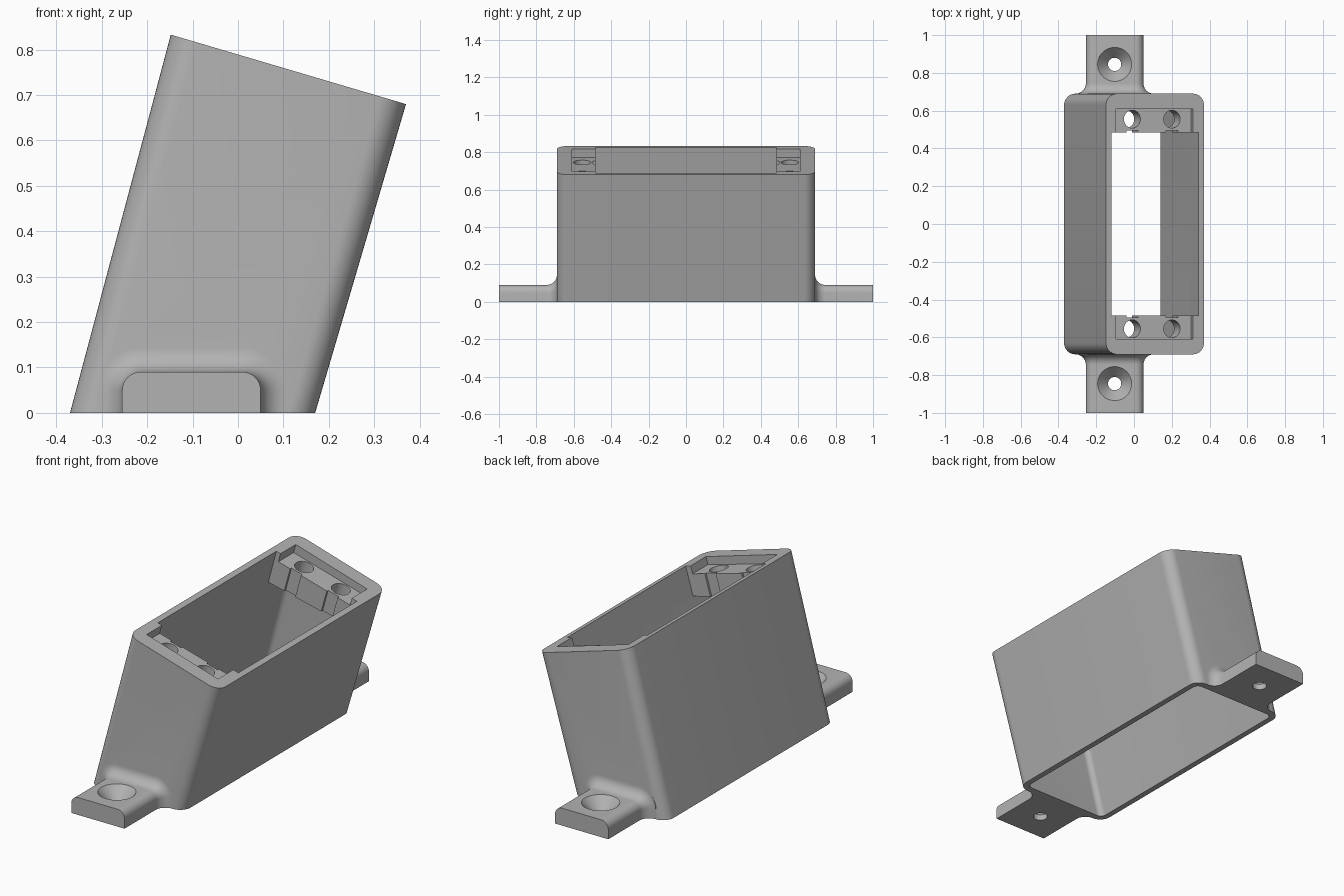
import bpy, bmesh, math
from mathutils import Vector

if "Cube" in bpy.data.objects:
    bpy.data.objects.remove(bpy.data.objects["Cube"])

grey = bpy.data.materials.new("plain grey")
grey.use_nodes = True
GREY = (0.45, 0.45, 0.45, 1)
grey.diffuse_color = GREY
grey.node_tree.nodes["Principled BSDF"].inputs["Base Color"].default_value = GREY


def place(u, y, t):
    """Leaning frame: u runs across the width, t from base to slanted rim."""
    low = Vector((-0.37 + 0.54 * u, y, 0))
    high = Vector((-0.148 + 0.518 * u, y, 0.833 - 0.153 * u))
    return low.lerp(high, t)


def loft(name, rings):
    """Closed solid through a list of matching rings."""
    bm = bmesh.new()
    loops = [[bm.verts.new(p) for p in ring] for ring in rings]
    n = len(loops[0])
    for a, b in zip(loops, loops[1:]):
        for i in range(n):
            j = (i + 1) % n
            bm.faces.new((a[i], a[j], b[j], b[i]))
    bm.faces.new(loops[0])
    bm.faces.new(loops[-1])
    bmesh.ops.recalc_face_normals(bm, faces=bm.faces)
    mesh = bpy.data.meshes.new(name)
    bm.to_mesh(mesh)
    bm.free()
    mesh.materials.append(grey)
    obj = bpy.data.objects.new(name, mesh)
    bpy.context.collection.objects.link(obj)
    return obj


def rounded(w0, w1, y0, y1, r, steps=10):
    """Outline of a rectangle with rounded corners (plain when r is 0)."""
    if r == 0:
        return [(w0, y0), (w1, y0), (w1, y1), (w0, y1)]
    pts = []
    for k, (cx, cy) in enumerate([(w1 - r, y1 - r), (w0 + r, y1 - r),
                                  (w0 + r, y0 + r), (w1 - r, y0 + r)]):
        for s in range(steps + 1):
            a = math.pi / 2 * (k + s / steps)
            pts.append((cx + r * math.cos(a), cy + r * math.sin(a)))
    return pts


def leaning(name, u0, u1, y0, y1, t0, t1, r=0):
    """Prism standing in the leaning frame."""
    width = 0.54
    outline = rounded(u0 * width, u1 * width, y0, y1, r)
    return loft(name, [[place(x / width, y, t) for x, y in outline]
                       for t in (t0, t1)])


def round_solid(name, stations, segments=48):
    """Round solid through (centre, radius) stations, with level rings."""
    turn = [2 * math.pi * i / segments for i in range(segments)]
    return loft(name, [[c + Vector((r * math.cos(a), r * math.sin(a), 0))
                        for a in turn] for c, r in stations])


def tab(side):
    """Mounting tab whose section flares into a fillet at the body."""
    r, wall, mid, half, height, corner = 0.055, 0.69, -0.1025, 0.1525, 0.09, 0.04
    stations = [(1.0, 0)]
    for i in range(11):
        a = math.pi / 2 * i / 10
        stations.append((wall + r * (1 - math.sin(a)), r * (1 - math.cos(a))))
    stations.append((wall - 0.015, r))
    rings = []
    for y, d in stations:
        w, h, c = half + d, height + d, corner + d
        ring = [(mid + w, 0)]
        for cx, start in ((mid + w - c, 0), (mid - w + c, math.pi / 2)):
            for s in range(9):
                a = start + math.pi / 2 * s / 8
                ring.append((cx + c * math.cos(a), h - c + c * math.sin(a)))
        ring.append((mid - w, 0))
        rings.append([Vector((x, side * y, z)) for x, z in ring])
    return loft("mounting_tab", rings)


def combine(target, tool, operation):
    mod = target.modifiers.new("combine", 'BOOLEAN')
    mod.operation = operation
    mod.solver = 'EXACT'
    mod.object = tool
    bpy.context.view_layer.objects.active = target
    bpy.ops.object.modifier_apply(modifier=mod.name)
    bpy.data.objects.remove(tool)


# Leaning body with both tabs
body = leaning("housing", 0, 1, -0.69, 0.69, 0, 1, 0.06)
for side in (1, -1):
    combine(body, tab(side), 'UNION')

# Main shaft, and the wider cavity under the end ledges
combine(body, leaning("cavity", 0.055, 0.945, -0.655, 0.655, -0.1, 0.79, 0.03), 'DIFFERENCE')
combine(body, leaning("shaft", 0.055, 0.945, -0.485, 0.485, -0.2, 1.2), 'DIFFERENCE')

for side in (1, -1):
    # Recessed ledge at each end of the opening
    y0, y1 = sorted((side * 0.47, side * 0.61))
    combine(body, leaning("pocket", 0.1, 0.89, y0, y1, 0.945, 1.2), 'DIFFERENCE')
    for u in (0.29, 0.695):
        # Screw hole and the shallow notch beside it
        y = side * 0.555
        hole = round_solid("hole", [(place(u, y, 0.7), 0.047), (place(u, y, 1.1), 0.047)])
        combine(body, hole, 'DIFFERENCE')
        y0, y1 = sorted((side * 0.47, side * 0.496))
        combine(body, leaning("notch", u - 0.06, u + 0.06, y0, y1, 0.7, 1.1), 'DIFFERENCE')
    # Countersunk mounting hole
    centre = Vector((-0.1025, side * 0.845, 0))
    up = Vector((0, 0, 1))
    sink = round_solid("sink", [(centre - up * 0.05, 0.035), (centre + up * 0.03, 0.035),
                                (centre + up * 0.09, 0.09), (centre + up * 0.15, 0.09)])
    combine(body, sink, 'DIFFERENCE')

# Smooth rounded corners, crisp edges elsewhere
bpy.ops.object.select_all(action='DESELECT')
body.select_set(True)
bpy.context.view_layer.objects.active = body
bpy.ops.object.shade_smooth_by_angle(angle=math.radians(30))
